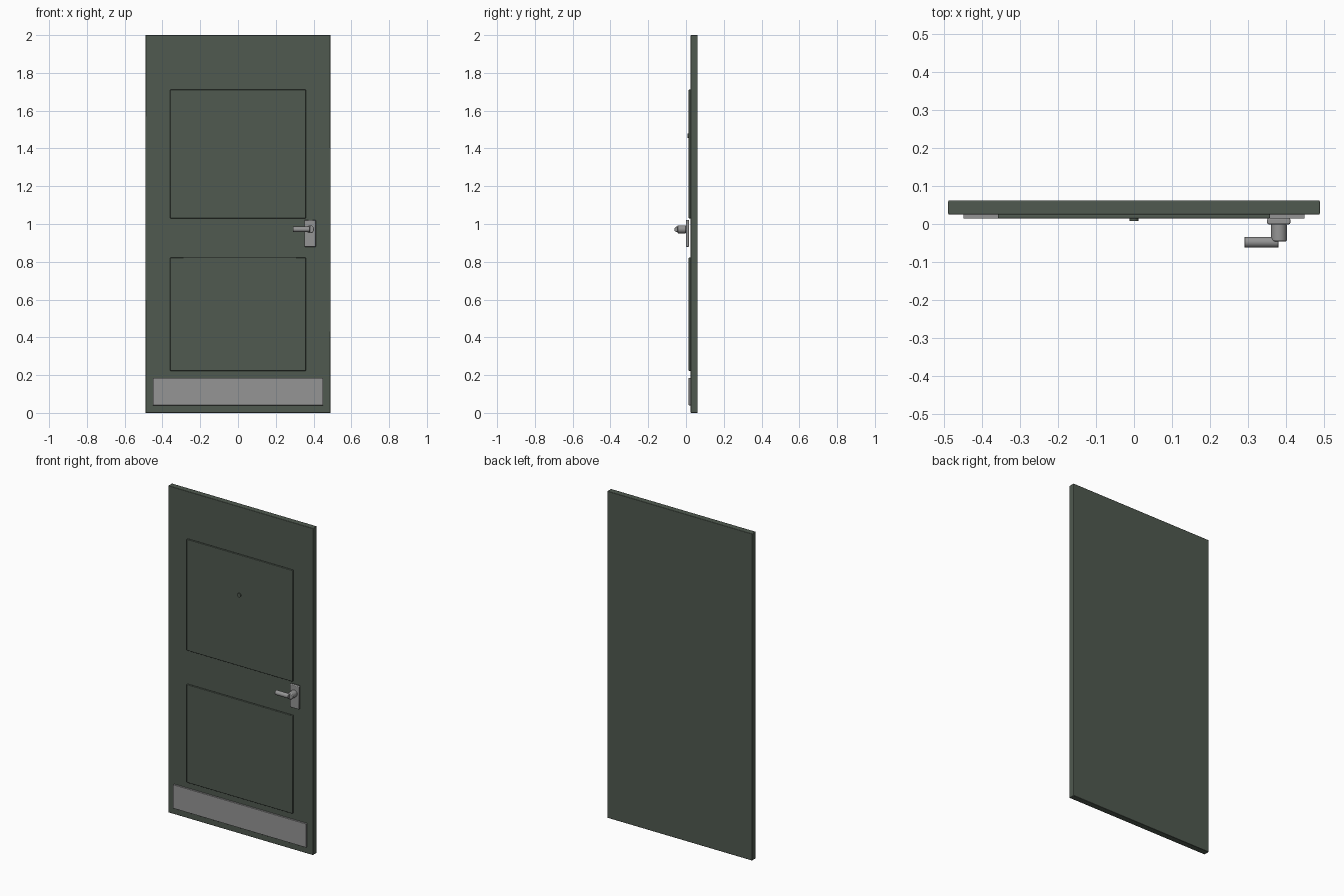
import bpy
import math

if "Cube" in bpy.data.objects:
    bpy.data.objects.remove(bpy.data.objects["Cube"])


def material(name, color):
    m = bpy.data.materials.new(name)
    m.diffuse_color = (*color, 1)
    m.use_nodes = True
    m.node_tree.nodes["Principled BSDF"].inputs["Base Color"].default_value = m.diffuse_color
    return m


green = material("dark green paint", (0.080, 0.101, 0.080))
metal = material("brushed grey metal", (0.30, 0.30, 0.30))


def finish(ob, name, mat, bevel, segments):
    ob.name = name
    ob.data.materials.append(mat)
    if bevel:
        mod = ob.modifiers.new("edge_bevel", 'BEVEL')
        mod.width = bevel
        mod.segments = segments
        mod.limit_method = 'ANGLE'
    bpy.ops.object.shade_smooth_by_angle(angle=math.radians(35))
    return ob


def box(name, x, y, z, mat, bevel=0.0, segments=2):
    """Box from (min, max) ranges on each axis."""
    bpy.ops.mesh.primitive_cube_add(
        size=1, location=[(r[0] + r[1]) / 2 for r in (x, y, z)])
    ob = bpy.context.object
    ob.scale = [r[1] - r[0] for r in (x, y, z)]
    bpy.ops.object.transform_apply(location=False, rotation=False, scale=True)
    return finish(ob, name, mat, bevel, segments)


def rod(name, center, radius, length, axis, mat, bevel=0.0, segments=2):
    """Cylinder lying along x or y."""
    rot = (0, math.pi / 2, 0) if axis == 'x' else (math.pi / 2, 0, 0)
    bpy.ops.mesh.primitive_cylinder_add(
        vertices=32, radius=radius, depth=length, location=center, rotation=rot)
    return finish(bpy.context.object, name, mat, bevel, segments)


# Door slab
box("door_slab", (-0.49, 0.49), (0.025, 0.062), (0, 2), green, 0.003)

# Two raised panels on the front
for name, z in (("upper_panel", (1.03, 1.712)), ("lower_panel", (0.222, 0.823))):
    box(name, (-0.359, 0.359), (0.0145, 0.0255), z, green, 0.003)

# Peephole
rod("peephole", (0, 0.0115, 1.466), 0.012, 0.007, 'y', green)

# Kick plate along the bottom
box("kick_plate", (-0.45, 0.45), (0.0145, 0.0255), (0.04, 0.185), metal, 0.001)

# Handle: back plate, neck and lever
box("handle_plate", (0.351, 0.412), (-0.001, 0.0155), (0.879, 1.022), metal, 0.004)
rod("handle_neck", (0.382, -0.0225, 0.972), 0.021, 0.047, 'y', metal, 0.004)
rod("handle_lever", (0.336, -0.048, 0.972), 0.014, 0.09, 'x', metal, 0.002)
